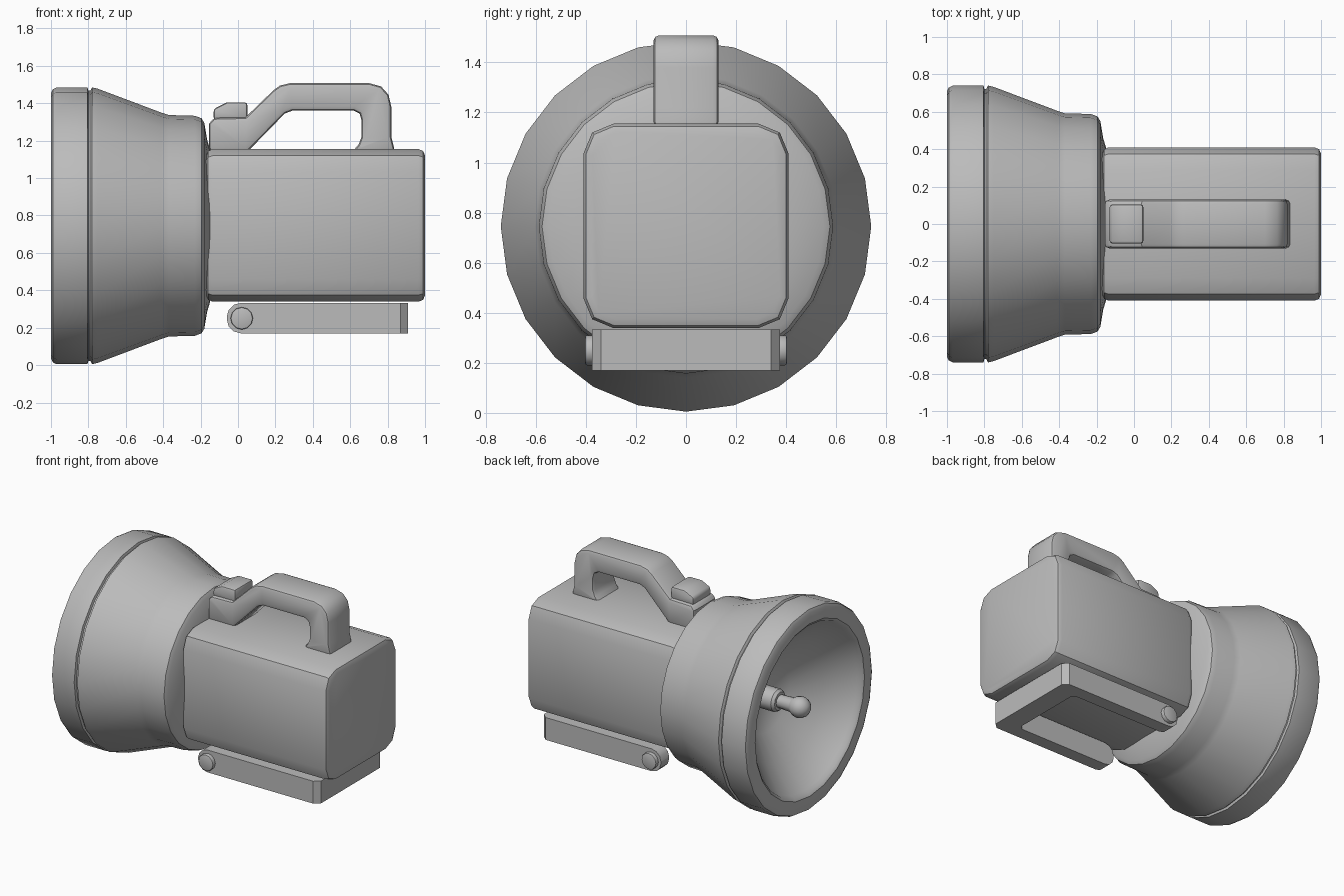
import bpy, bmesh, math
from mathutils import Matrix, Vector

cube = bpy.data.objects.get("Cube")
if cube:
    bpy.data.objects.remove(cube, do_unlink=True)

grey = bpy.data.materials.new("plain grey")
grey.use_nodes = True
grey.diffuse_color = (0.5, 0.5, 0.5, 1)
grey.node_tree.nodes["Principled BSDF"].inputs["Base Color"].default_value = (0.5, 0.5, 0.5, 1)
AXIS_Z = 0.745


def finish(name, bm, bevel=0, segments=2, angle=35):
    """Turn a bmesh into a shaded object with an optional bevel."""
    bmesh.ops.recalc_face_normals(bm, faces=bm.faces)
    mesh = bpy.data.meshes.new(name)
    bm.to_mesh(mesh)
    bm.free()
    mesh.materials.append(grey)
    ob = bpy.data.objects.new(name, mesh)
    bpy.context.collection.objects.link(ob)
    bpy.ops.object.select_all(action='DESELECT')
    ob.select_set(True)
    bpy.context.view_layer.objects.active = ob
    if bevel:
        mod = ob.modifiers.new("Bevel", 'BEVEL')
        mod.width, mod.segments = bevel, segments
        mod.limit_method, mod.angle_limit = 'ANGLE', math.radians(50)
        bpy.ops.object.modifier_apply(modifier=mod.name)
    bpy.ops.object.shade_smooth_by_angle(angle=math.radians(angle))
    return ob


def lathe(name, profile, sides, angle=35):
    """Spin (x, radius) points around the lamp axis."""
    bm = bmesh.new()
    verts = [bm.verts.new((x, 0, r)) for x, r in profile]
    edges = [bm.edges.new(pair) for pair in zip(verts, verts[1:])]
    bmesh.ops.spin(bm, geom=verts + edges, axis=(1, 0, 0), cent=(0, 0, 0),
                   angle=math.tau, steps=sides)
    bmesh.ops.remove_doubles(bm, verts=bm.verts, dist=0.0005)
    bmesh.ops.translate(bm, verts=bm.verts, vec=(0, 0, AXIS_Z))
    return finish(name, bm, angle=angle)


def extrude(name, outline, start, depth, bevel=0, segments=2):
    """Extrude a closed outline of 3D points along a vector."""
    bm = bmesh.new()
    face = bm.faces.new([bm.verts.new(Vector(p) + Vector(start)) for p in outline])
    ext = bmesh.ops.extrude_face_region(bm, geom=[face], use_keep_orig=True)
    moved = [g for g in ext["geom"] if isinstance(g, bmesh.types.BMVert)]
    bmesh.ops.translate(bm, verts=moved, vec=depth)
    return finish(name, bm, bevel, segments)


def side_part(name, points, half_width, bevel):
    return extrude(name, [(x, 0, z) for x, z in points], (0, -half_width, 0),
                   (0, 2 * half_width, 0), bevel)


# Flared lamp head with rim, seam groove, and reflector bowl
lathe("lamp_head", [(-0.15, 0), (-0.15, 0.41), (-0.165, 0.46), (-0.18, 0.55), (-0.195, 0.575),
                    (-0.23, 0.588), (-0.37, 0.592), (-0.41, 0.605), (-0.75, 0.733),
                    (-0.78, 0.74), (-0.79, 0.722), (-0.80, 0.722), (-0.805, 0.74),
                    (-0.97, 0.74), (-0.99, 0.73), (-1, 0.71), (-1, 0.63), (-0.985, 0.61),
                    (-0.96, 0.6), (-0.8, 0.43), (-0.66, 0.25), (-0.6, 0.1), (-0.6, 0)], 24)

# Bulb and its socket
lathe("bulb_socket", [(-0.58, 0), (-0.58, 0.08), (-0.74, 0.08), (-0.76, 0.065), (-0.76, 0)], 12)
bulb = [(-0.74, 0.045), (-0.86, 0.05)]
bulb += [(-0.92 - 0.075 * math.cos(a), 0.075 * math.sin(a))
         for a in (math.pi * t / 8 for t in range(6, -1, -1))]
lathe("bulb", bulb, 12, 60)

# Battery housing: rounded square section with softened ends
section = []
for cy, cz, a0 in ((1, 1, 0), (-1, 1, 90), (-1, -1, 180), (1, -1, 270)):
    for k in range(3):
        a = math.radians(a0 + 45 * k)
        section.append((0, cy * 0.29 + 0.12 * math.cos(a), cz * 0.288 + 0.12 * math.sin(a)))
extrude("housing", section, (-0.17, 0, 0.747), (1.17, 0, 0), 0.035)

# Carrying handle and switch
side_part("handle", [(-0.155, 1.14), (-0.155, 1.29), (-0.13, 1.322), (0.04, 1.325), (0.19, 1.47),
                     (0.225, 1.495), (0.28, 1.508), (0.7, 1.508), (0.765, 1.49), (0.805, 1.445),
                     (0.82, 1.38), (0.82, 1.22), (0.84, 1.14), (0.61, 1.14), (0.645, 1.18),
                     (0.66, 1.22), (0.66, 1.31), (0.65, 1.345), (0.62, 1.36), (0.29, 1.36),
                     (0.25, 1.345), (0.05, 1.14)], 0.13, 0.03)
side_part("switch", [(-0.13, 1.31), (-0.13, 1.37), (-0.06, 1.405), (0.05, 1.405), (0.05, 1.31)],
          0.105, 0.015)

# Folding stand: two arms with rounded pivots joined by an end bar
stand = [(0.87, 0.375), (0.91, 0.34), (0.91, -0.34), (0.87, -0.375), (-0.06, -0.375),
         (-0.06, -0.28), (0.73, -0.28), (0.76, -0.25), (0.76, 0.25), (0.73, 0.28),
         (-0.06, 0.28), (-0.06, 0.375)]
ob = extrude("stand", [(x, y, 0) for x, y in stand], (0, 0, 0.17), (0, 0, 0.163))
bm = bmesh.new()
bm.from_mesh(ob.data)
tips = [e for e in bm.edges if all(v.co.x < -0.05 for v in e.verts)
        and abs(e.verts[0].co.y - e.verts[1].co.y) > 0.05]
bmesh.ops.bevel(bm, geom=tips, offset=0.075, segments=3, profile=0.5, affect='EDGES')
bm.to_mesh(ob.data)
bm.free()

# Pivot buttons
for side, name in ((1, "left_pivot"), (-1, "right_pivot")):
    bm = bmesh.new()
    bmesh.ops.create_cone(bm, cap_ends=True, segments=12, radius1=0.06, radius2=0.06, depth=0.06)
    bmesh.ops.transform(bm, verts=bm.verts, matrix=Matrix.Translation((0.02, side * 0.373, 0.25))
                        @ Matrix.Rotation(math.pi / 2, 4, 'X'))
    finish(name, bm, 0.008)
